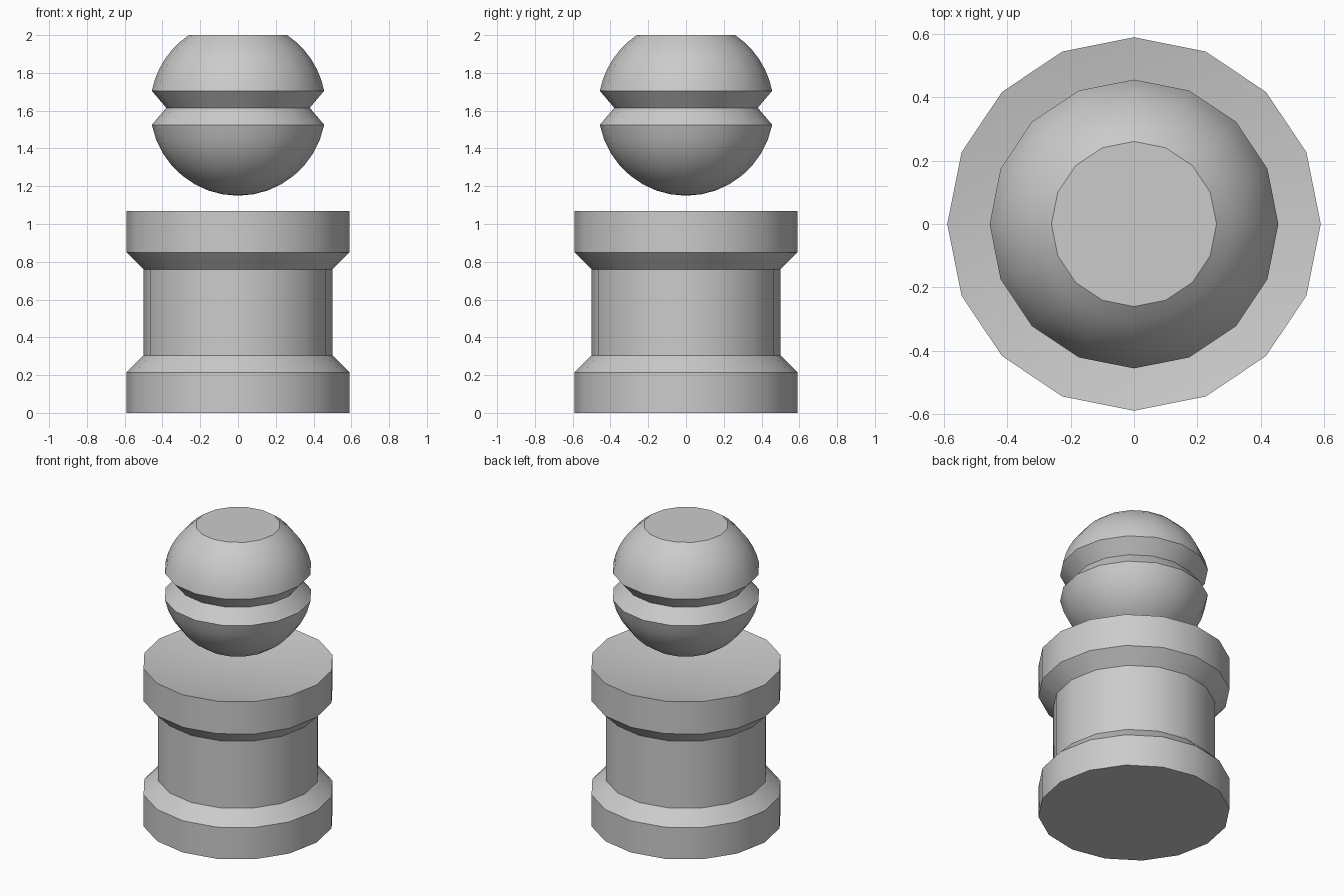
import bpy, bmesh, math

if "Cube" in bpy.data.objects:
    bpy.data.objects.remove(bpy.data.objects["Cube"])

SIDES = 16


def lathe(name, profile):
    """Revolve (radius, z) points, bottom to top; radius 0 makes a pole."""
    bm = bmesh.new()
    rings = []
    for r, z in profile:
        if r == 0:
            rings.append([bm.verts.new((0, 0, z))])
        else:
            rings.append([bm.verts.new((r * math.cos(2 * math.pi * i / SIDES),
                                        r * math.sin(2 * math.pi * i / SIDES), z))
                          for i in range(SIDES)])
    for a, b in zip(rings, rings[1:]):
        for i in range(SIDES):
            j = (i + 1) % SIDES
            if len(a) == 1:
                bm.faces.new((a[0], b[j], b[i]))
            else:
                bm.faces.new((a[i], a[j], b[j], b[i]))
    # flat end caps
    if len(rings[0]) > 1:
        bm.faces.new(rings[0][::-1])
    bm.faces.new(rings[-1])
    bmesh.ops.recalc_face_normals(bm, faces=bm.faces)
    mesh = bpy.data.meshes.new(name)
    bm.to_mesh(mesh)
    bm.free()
    ob = bpy.data.objects.new(name, mesh)
    bpy.context.collection.objects.link(ob)
    bpy.ops.object.select_all(action='DESELECT')
    ob.select_set(True)
    bpy.context.view_layer.objects.active = ob
    bpy.ops.object.shade_smooth_by_angle(angle=math.radians(30))
    return ob


# pedestal with a wide foot, narrow waist, wide collar and dished top
lathe("pedestal", [(0.59, 0), (0.59, 0.215), (0.5, 0.305), (0.5, 0.76),
                   (0.59, 0.85), (0.59, 1.07), (0.28, 1.01)])

# floating ball: sphere with a V groove at the equator and a cut-off top
R, CZ = 0.465, 1.615
GROOVE = math.asin(0.09 / R)
TOP = math.asin(0.385 / R)


def arc(start, end, steps):
    angles = [start + (end - start) * i / steps for i in range(steps + 1)]
    return [(R * math.cos(t), CZ + R * math.sin(t)) for t in angles]


lower = [(0, CZ - R)] + arc(-math.pi / 2, -GROOVE, 8)[1:]
lathe("ball", lower + [(0.38, CZ)] + arc(GROOVE, TOP, 6))
